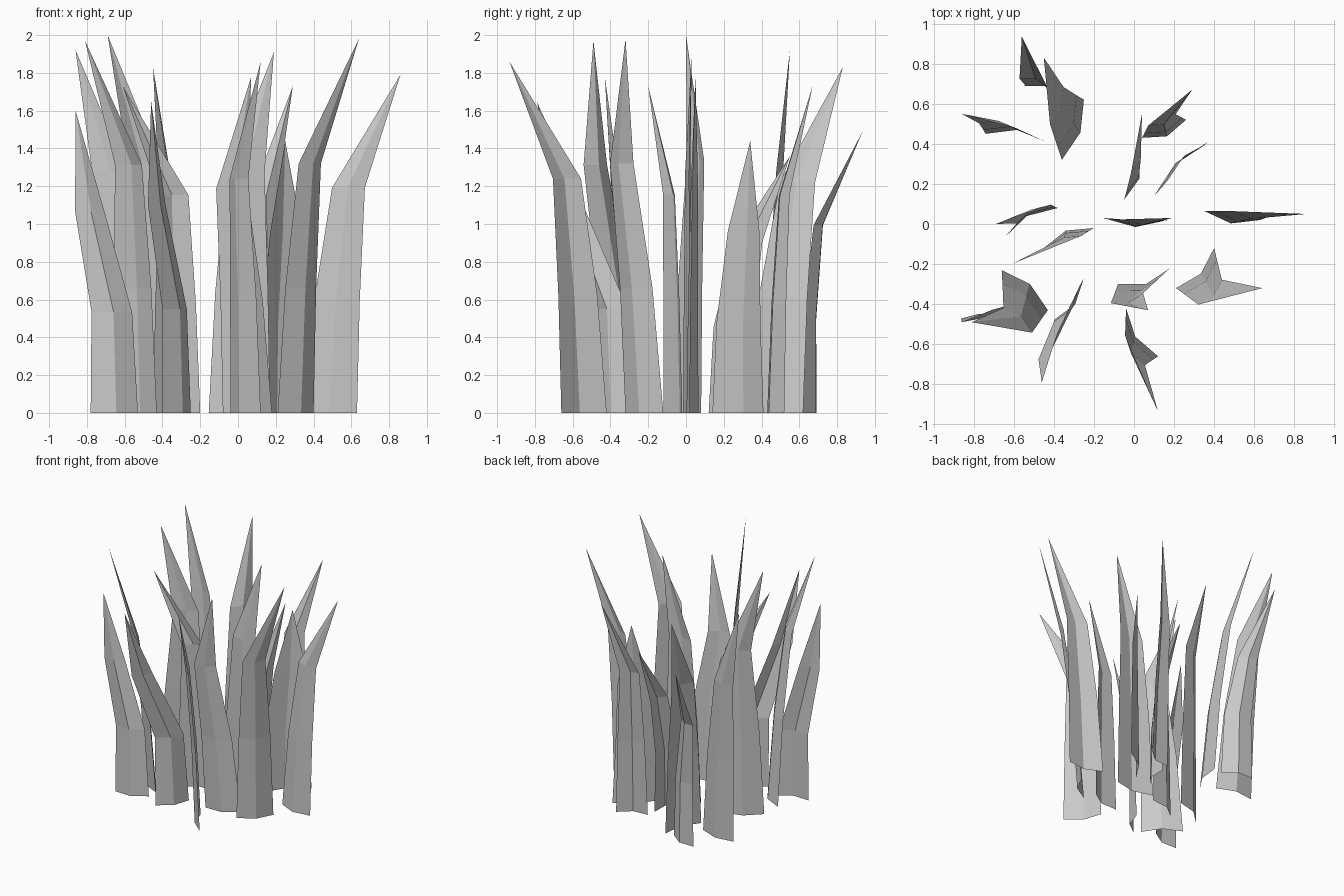
import bpy
from mathutils import Vector

mat = bpy.data.materials.new("pale grey")
mat.diffuse_color = (0.6, 0.6, 0.6, 1)

# One row per blade: base start xy, base end xy, upper-bend centre xy, tip xyz.
# The crease lies to the right of the line from base start to base end.
BLADES = [
    (.21, -.32, .40, -.12, .38, -.34, .64, -.32, 1.98),
    (-.04, -.42, .12, -.66, .005, -.63, .12, -.935, 1.86),
    (-.155, .03, .17, .02, .04, .02, .19, .03, 1.91),
    (.35, .065, .63, .02, .585, .05, .86, .05, 1.79),
    (-.08, -.30, .18, -.22, -.035, -.37, .07, -.43, 1.78),
    (-.38, .08, -.65, -.07, -.50, .05, -.69, .00, 2.0),
    (-.20, -.02, -.45, -.12, -.34, -.09, -.61, -.20, 1.73),
    (-.40, -.48, -.25, -.27, -.43, -.61, -.46, -.79, 1.65),
    (-.78, -.45, -.53, -.38, -.785, -.45, -.86, -.49, 1.6),
    (-.43, -.43, -.66, -.23, -.58, -.48, -.81, -.49, 1.97),
    (-.44, .41, -.74, .45, -.68, .49, -.86, .55, 1.92),
    (-.36, .32, -.25, .62, -.385, .59, -.45, .83, 1.83),
    (-.32, .61, -.55, .69, -.50, .70, -.56, .935, 1.49),
    (.04, .43, .26, .52, .14, .52, .29, .67, 1.73),
    (.37, .41, .10, .14, .255, .305, .25, .34, 1.44),
    (-.05, .12, .03, .36, .01, .33, .04, .55, 1.36),
]


def grass_blade(name, ax, ay, bx, by, ux, uy, tx, ty, h):
    """Creased open strip: three V-shaped rows at equal heights, then a point."""
    a, b, upper = Vector((ax, ay)), Vector((bx, by)), Vector((ux, uy))
    base, half = (a + b) / 2, (b - a) / 2
    crease = Vector((half.y, -half.x)).normalized() * 0.04
    mid_lean = .36 if h > 1.7 else .1      # short blades stay upright lower down
    verts = []
    for i, (t, width) in enumerate([(0, 1), (mid_lean, .86), (1, .62)]):
        c = base.lerp(upper, t)
        for p in (c - half * width, c + crease * width, c + half * width):
            verts.append((p.x, p.y, h * i / 3))
    verts.append((tx, ty, h))
    faces = [(r + k, r + k + 1, r + k + 4, r + k + 3) for r in (0, 3) for k in (0, 1)]
    faces += [(6, 7, 9), (7, 8, 9)]
    me = bpy.data.meshes.new(name)
    me.from_pydata(verts, [], faces)
    me.materials.append(mat)
    bpy.context.collection.objects.link(bpy.data.objects.new(name, me))


for n, row in enumerate(BLADES, 1):
    grass_blade(f"grass_blade_{n:02d}", *row)
